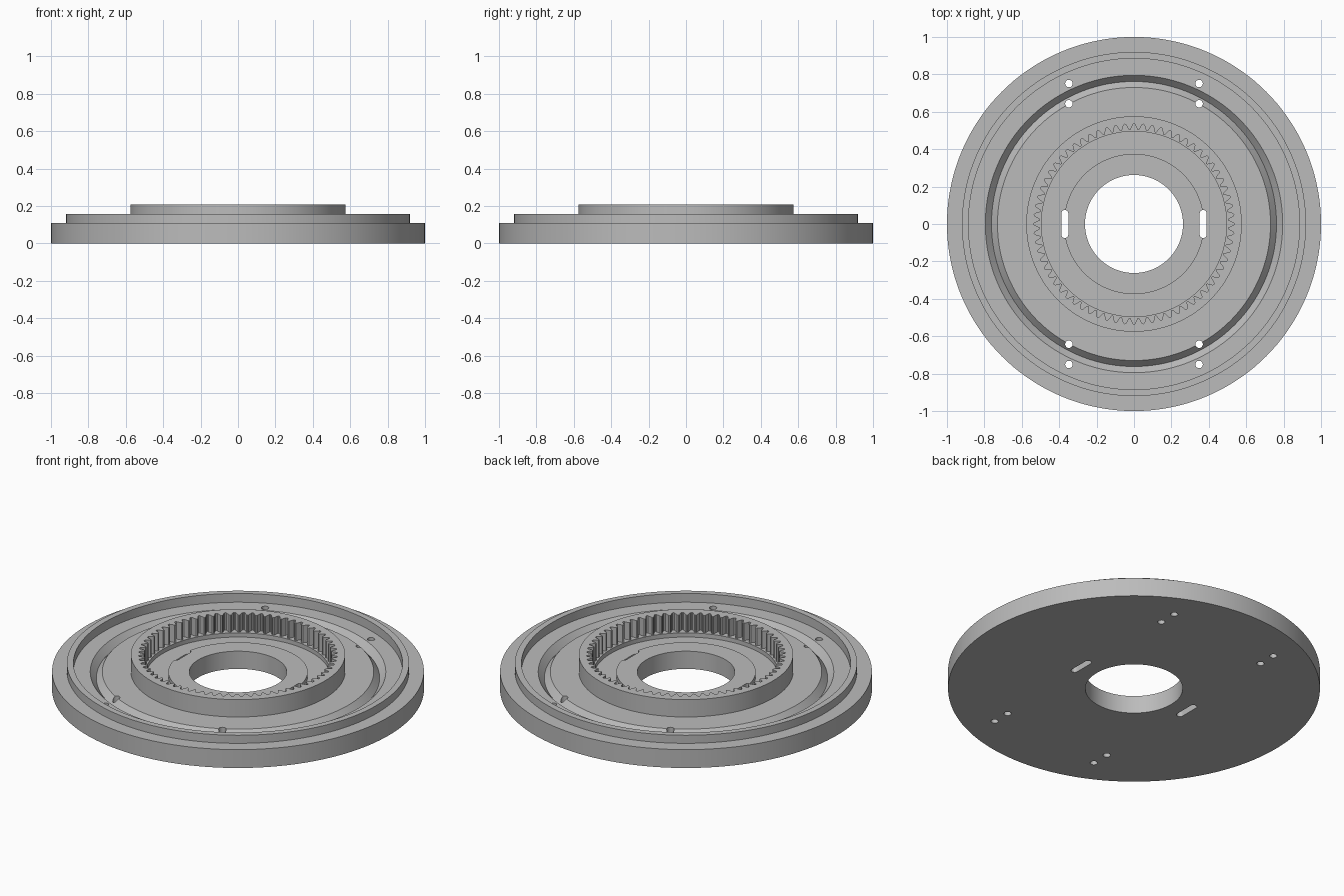
import bpy, bmesh
from math import sin, cos, pi, radians

cube = bpy.data.objects.get("Cube")
if cube:
    bpy.data.objects.remove(cube, do_unlink=True)

grey = bpy.data.materials.new("plain_grey")
grey.use_nodes = True
colour = (0.5, 0.5, 0.5, 1)
grey.diffuse_color = colour
grey.node_tree.nodes["Principled BSDF"].inputs["Base Color"].default_value = colour


def finish(bm, name):
    bmesh.ops.recalc_face_normals(bm, faces=bm.faces)
    mesh = bpy.data.meshes.new(name)
    bm.to_mesh(mesh)
    bm.free()
    mesh.materials.append(grey)
    obj = bpy.data.objects.new(name, mesh)
    bpy.context.collection.objects.link(obj)
    return obj


def bridge(bm, loops):
    """Skin a closed series of equally long closed loops."""
    rows = [[bm.verts.new(p) for p in loop] for loop in loops]
    for a, b in zip(rows, rows[1:] + rows[:1]):
        for i in range(len(a)):
            j = (i + 1) % len(a)
            bm.faces.new((a[i], a[j], b[j], b[i]))


def circle(r, z, n):
    return [(r * cos(2 * pi * i / n), r * sin(2 * pi * i / n), z) for i in range(n)]


def add_prism(bm, outline, z0, z1):
    base = bm.faces.new([bm.verts.new((x, y, z0)) for x, y in outline])
    top = bmesh.ops.extrude_face_region(bm, geom=[base])["geom"]
    verts = [v for v in top if isinstance(v, bmesh.types.BMVert)]
    bmesh.ops.translate(bm, verts=verts, vec=(0, 0, z1 - z0))


def stadium(cx, cy, r, half, n=24):
    """Circle outline, stretched along y by half on each side."""
    pts = []
    for i in range(n):
        a = 2 * pi * (i + 0.5) / n
        pts.append((cx + r * cos(a), cy + r * sin(a) + (half if sin(a) > 0 else -half)))
    return pts


# Turned base plate: rim, raised lip, V groove, inner channel and bore
FLOOR = 0.105
profile = [(0.262, 0), (1, 0), (1, 0.109), (0.92, 0.109), (0.92, 0.157),
           (0.885, 0.157), (0.885, FLOOR), (0.795, FLOOR), (0.762, 0.068),
           (0.73, FLOOR), (0.495, FLOOR), (0.495, 0.08), (0.375, 0.08),
           (0.375, FLOOR), (0.262, FLOOR)]
bm = bmesh.new()
bridge(bm, [circle(r, z, 144) for r, z in profile])
plate = finish(bm, "base_plate")

# Through holes and slots
bm = bmesh.new()
for sx in (-1, 1):
    add_prism(bm, stadium(sx * 0.37, 0, 0.019, 0.056), -0.1, 0.3)
    for sy in (-1, 1):
        for y in (0.643, 0.751):
            add_prism(bm, stadium(sx * 0.348, sy * y, 0.02, 0), -0.1, 0.3)
cutter = finish(bm, "hole_cutter")
cutter.hide_render = True
cut = plate.modifiers.new("holes", "BOOLEAN")
cut.operation = "DIFFERENCE"
cut.solver = "EXACT"
cut.object = cutter
bpy.context.view_layer.objects.active = plate
bpy.ops.object.modifier_apply(modifier=cut.name)
bpy.data.objects.remove(cutter, do_unlink=True)

# Internal ring gear: rounded teeth on the inside, plain outside
TEETH, TIP, ROOT = 68, 0.502, 0.536
BOTTOM, TOP = 0.1, 0.208
shape = [1, 0.9, 0.5, 0.1, 0, 0.1, 0.5, 0.9]
count = TEETH * len(shape)


def toothed(z):
    pts = []
    for i in range(count):
        r = TIP + (ROOT - TIP) * shape[i % len(shape)]
        a = 2 * pi * i / count
        pts.append((r * cos(a), r * sin(a), z))
    return pts


bm = bmesh.new()
bridge(bm, [circle(0.576, BOTTOM, count), circle(0.576, TOP, count),
            toothed(TOP), toothed(BOTTOM)])
gear = finish(bm, "ring_gear")

# Smooth round walls with sharp edges kept
for obj in (plate, gear):
    bpy.ops.object.select_all(action="DESELECT")
    obj.select_set(True)
    bpy.context.view_layer.objects.active = obj
    bpy.ops.object.shade_smooth_by_angle(angle=radians(25))
